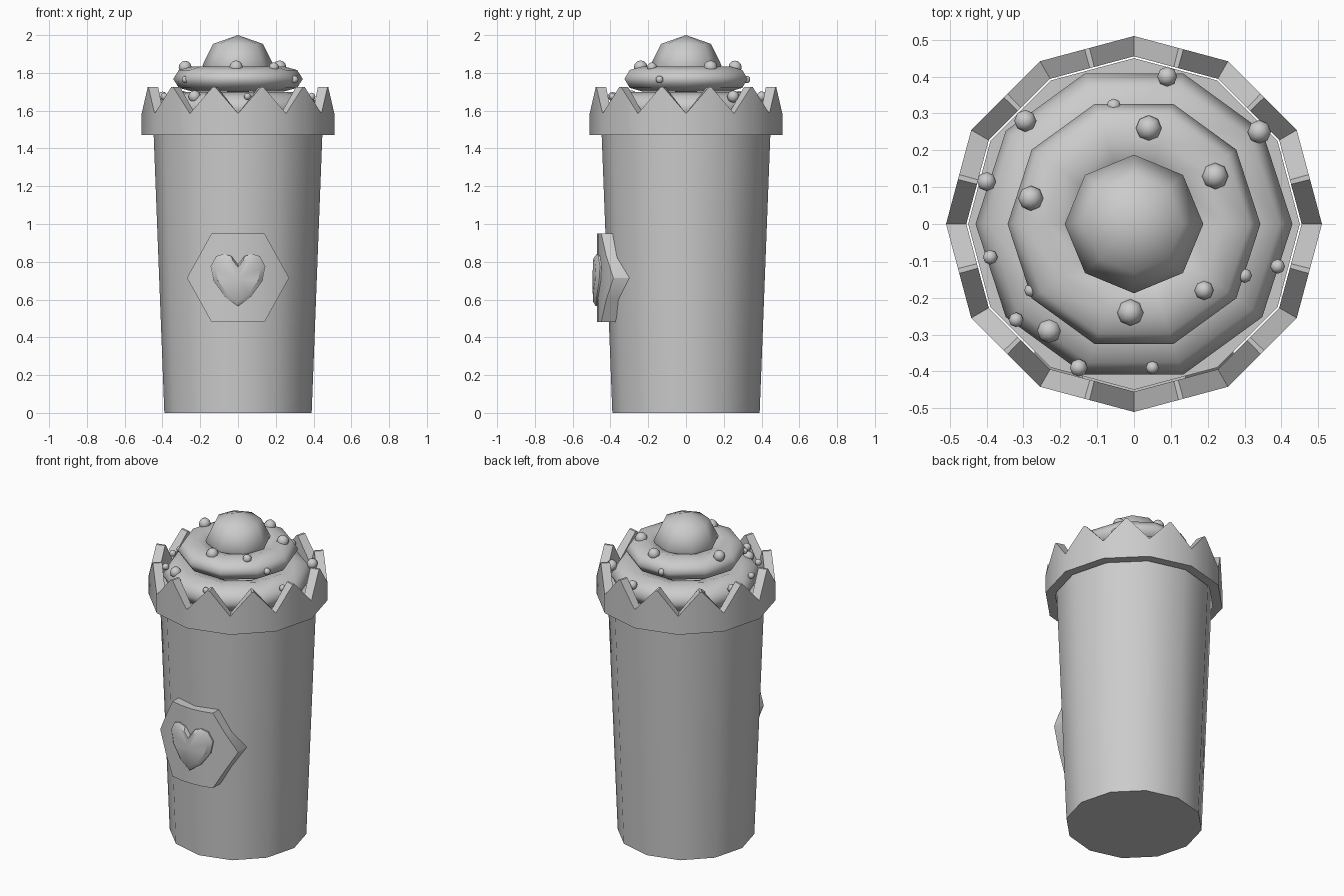
import bpy, bmesh
from math import sin, cos, pi, radians, sqrt

if "Cube" in bpy.data.objects:
    bpy.data.objects.remove(bpy.data.objects["Cube"], do_unlink=True)

GREY = (0.6, 0.6, 0.6, 1)
mat = bpy.data.materials.new("plain grey")
mat.use_nodes = True
mat.diffuse_color = GREY
mat.node_tree.nodes["Principled BSDF"].inputs["Base Color"].default_value = GREY


def finish(obj, name, angle=40):
    obj.name = name
    obj.data.materials.clear()
    obj.data.materials.append(mat)
    bpy.ops.object.select_all(action='DESELECT')
    obj.select_set(True)
    bpy.context.view_layer.objects.active = obj
    bpy.ops.object.shade_smooth_by_angle(angle=radians(angle))
    return obj


def from_bmesh(bm, name, angle=40):
    bmesh.ops.recalc_face_normals(bm, faces=bm.faces)
    mesh = bpy.data.meshes.new(name)
    bm.to_mesh(mesh)
    bm.free()
    obj = bpy.data.objects.new(name, mesh)
    bpy.context.collection.objects.link(obj)
    return finish(obj, name, angle)


def bridge(bm, a, b):
    for i in range(len(a)):
        j = (i + 1) % len(a)
        bm.faces.new((a[i], a[j], b[j], b[i]))


def on_curve(bm, x, z, radius):
    """Vertex on the front of an upright cylinder."""
    return bm.verts.new((x, -sqrt(radius ** 2 - x ** 2), z))


# Tapered cup
bpy.ops.mesh.primitive_cone_add(vertices=12, radius1=0.39, radius2=0.45,
                                depth=1.56, location=(0, 0, 0.78))
finish(bpy.context.object, "cup")

# Toothed rim: a valley at each corner, a blunt peak mid-side
bm = bmesh.new()
rings = [[], [], [], []]
for k in range(12):
    for turn, top in ((0, 1.585), (14.2, 1.725), (15.8, 1.725)):
        a = radians(30 * k + turn)
        flat = cos(radians(15)) / cos(radians(turn - 15))
        for ring, r, z in zip(rings, (0.455, 0.51, 0.51, 0.455), (1.47, 1.47, top, top)):
            ring.append(bm.verts.new((r * flat * sin(a), r * flat * cos(a), z)))
for i in range(4):
    bridge(bm, rings[i], rings[(i + 1) % 4])
from_bmesh(bm, "toothed_rim")

# Cream rings and top dollop
for name, major, minor, height, z in (("lower_cream", 0.31, 0.12, 0.085, 1.615),
                                      ("upper_cream", 0.24, 0.103, 0.067, 1.768)):
    bpy.ops.mesh.primitive_torus_add(major_segments=10, minor_segments=8,
                                     major_radius=major, minor_radius=minor,
                                     location=(0, 0, z))
    ring = bpy.context.object
    ring.scale.z = height / minor
    finish(ring, name, 60)

bpy.ops.mesh.primitive_uv_sphere_add(segments=8, ring_count=4, radius=0.188,
                                     location=(0, 0, 1.84))
bpy.context.object.scale.z = 0.16 / 0.188
finish(bpy.context.object, "cream_dollop", 60)

# Sprinkle balls: x, y, radius, grouped by height
balls = {
    1.83: ((0.04, 0.26, 0.035), (0.22, 0.13, 0.036), (-0.28, 0.07, 0.034),
           (0.19, -0.18, 0.026), (-0.01, -0.24, 0.036)),
    1.765: ((-0.055, 0.32, 0.02), (0.3, -0.14, 0.02), (-0.28, -0.18, 0.018)),
    1.675: ((-0.23, -0.29, 0.033), (0.09, 0.4, 0.027), (-0.295, 0.28, 0.03),
            (0.34, 0.25, 0.032), (-0.4, 0.115, 0.026), (-0.39, -0.09, 0.02),
            (0.39, -0.115, 0.02), (-0.32, -0.26, 0.02), (-0.15, -0.39, 0.024),
            (0.05, -0.39, 0.018)),
}
for z, group in balls.items():
    for x, y, r in group:
        bpy.ops.mesh.primitive_uv_sphere_add(segments=8, ring_count=6, radius=r,
                                             location=(x, y, z))
        finish(bpy.context.object, "sprinkle", 70)

# Hexagonal plaque, bent round the cup
bm = bmesh.new()
columns = []
for x in (-0.27, -0.205, -0.14, -0.07, 0, 0.07, 0.14, 0.205, 0.27):
    half = 0.235 * min(1, max(0.005, (0.27 - abs(x)) / 0.13))
    columns.append([on_curve(bm, x, 0.715 + s * half, r)
                    for s, r in ((-1, 0.47), (1, 0.47), (1, 0.4), (-1, 0.4))])
for a, b in zip(columns, columns[1:]):
    bridge(bm, a, b)
bm.faces.new(columns[0])
bm.faces.new(columns[-1])
from_bmesh(bm, "hexagon_plaque", 30)

# Domed heart on the plaque
half = [(0.035, 0.83), (0.075, 0.842), (0.115, 0.83), (0.145, 0.775),
        (0.13, 0.7), (0.07, 0.615)]
outline = [(0, 0.785)] + half + [(0, 0.565)] + [(-x, z) for x, z in reversed(half)]
bm = bmesh.new()
layers = []
for size, r in ((1, 0.462), (1, 0.478), (0.82, 0.493)):
    layers.append([on_curve(bm, x * size, 0.71 + (z - 0.71) * size, r) for x, z in outline])
bridge(bm, layers[0], layers[1])
bridge(bm, layers[1], layers[2])
centre = on_curve(bm, 0, 0.71, 0.495)
for i, v in enumerate(layers[2]):
    bm.faces.new((v, layers[2][(i + 1) % len(outline)], centre))
from_bmesh(bm, "heart", 35)
